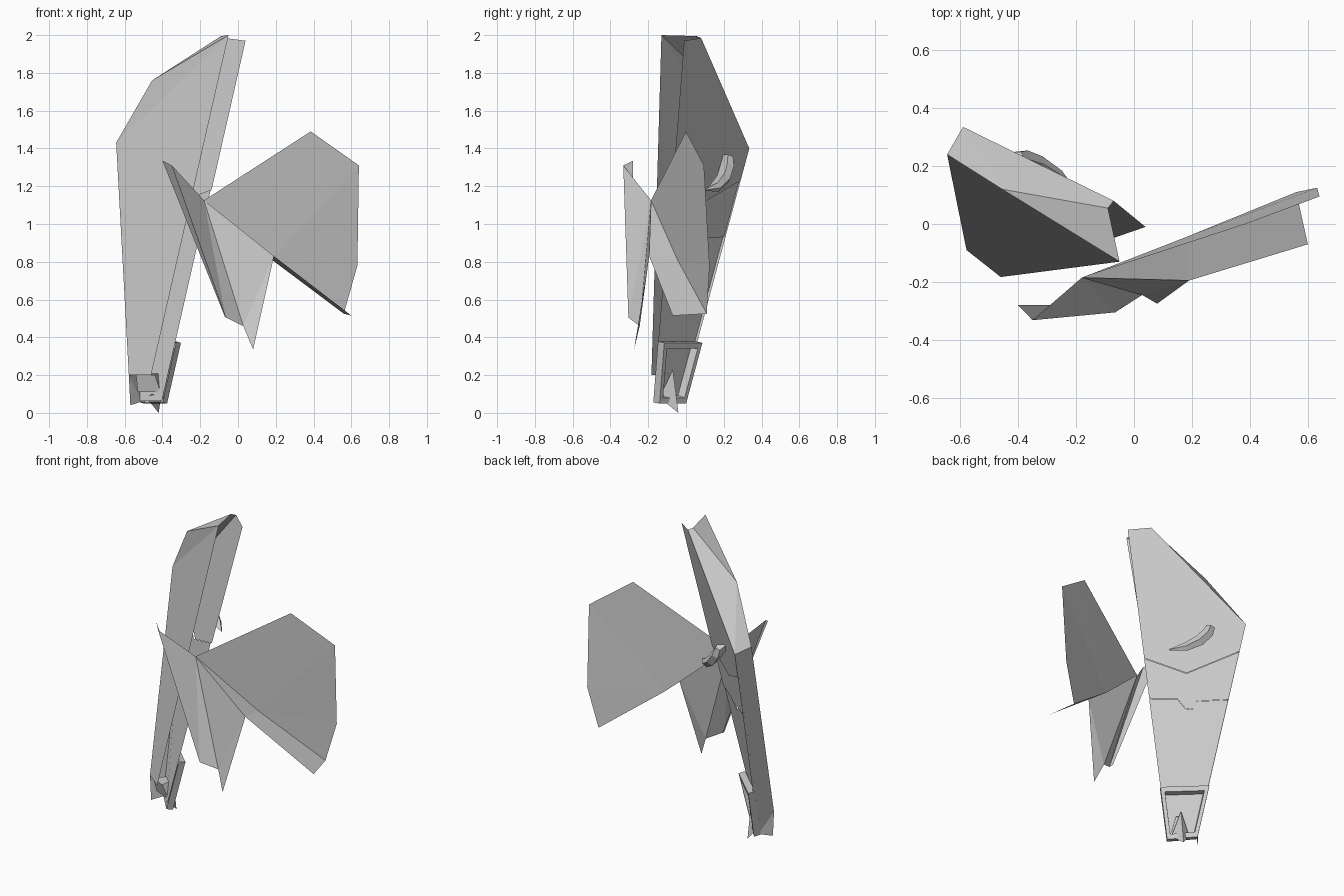
import bpy, bmesh, math
from mathutils import Vector as V

if "Cube" in bpy.data.objects:
    bpy.data.objects.remove(bpy.data.objects["Cube"])


def sheet(name, pts, faces):
    """Folded flat-shaded sheet from a few named corners."""
    me = bpy.data.meshes.new(name)
    me.from_pydata([tuple(p) for p in pts], [], faces)
    ob = bpy.data.objects.new(name, me)
    bpy.context.collection.objects.link(ob)
    bm = bmesh.new()
    bm.from_mesh(me)
    bmesh.ops.recalc_face_normals(bm, faces=bm.faces)
    bm.to_mesh(me)
    bm.free()
    return ob


# Main corners of the tall blade
tip, shoulder, elbow = V((-.05, -.13, 2)), V((-.455, .12, 1.76)), V((-.645, .24, 1.43))
front_l, front_r = V((-.578, -.09, .2)), V((-.46, -.183, .2))
ridge, plate_l, side = V((-.09, .055, 1.995)), V((-.07, .08, 1.985)), V((-.59, .335, 1.40))
plate_r = V((.04, -.01, 1.97))
end_r, end_l = V((-.395, -.16, .06)), V((-.51, -.025, .06))
out = V((.58, .78, -.17)).normalized()


def right_edge(z):
    return plate_r.lerp(end_r, (1.97 - z) / 1.91)


def left_edge(z):
    return side.lerp(end_l, (1.40 - z) / 1.34)


# Front skin of the blade
sheet("blade_front", [tip, shoulder, elbow, front_l, front_r],
      [(0, 1, 2), (0, 2, 3), (0, 3, 4)])

# Outer bevel joining the front skin and the back plate
skirt = V((-.57, -.09, .04))
sheet("blade_bevel",
      [tip, shoulder, elbow, front_l, ridge, plate_l, side, end_l, skirt],
      [(0, 1, 4), (4, 1, 6, 5), (1, 2, 6), (2, 3, 7, 6), (3, 8, 7)])

# Back plate in three stepped panels
down = V((-.06, -.07, -.3)).normalized()


def seam(a, b, profile, inset):
    return [a.lerp(b, t) + down * d - out * inset for t, d in profile]


vee = [(0, 0), (.444, .11), (1, 0)]
notch = [(0, 0), (.36, 0), (.45, .055), (.55, .06), (.60, .01), (1, 0)]


def panel(name, top, bottom):
    pts = top + bottom[::-1]
    sheet(name, pts, [tuple(range(len(pts)))])


r1, l1, r2, l2 = right_edge(1.18), left_edge(1.23), right_edge(.93), left_edge(.93)
panel("upper_plate", [plate_r, plate_l, side], seam(r1, l1, vee, 0)[::-1][::-1][::1][::-1][::-1])
panel("middle_plate", seam(r1, l1, vee, .008), seam(r2, l2, notch, .008))
panel("lower_plate", seam(r2, l2, notch, .014), [end_r - out * .014, end_l - out * .014])

# Raised frame at the foot of the back plate
ftop_r, ftop_l = right_edge(.37), left_edge(.37)
corners = [ftop_r, ftop_l, end_l, end_r]
mid = sum(corners, V()) / 4
rings = []
for scale, lift in ((1.04, -.012), (1.04, .03), (.84, .03), (.80, -.012)):
    rings.append([mid + (c - mid) * scale + out * lift for c in corners])
pts = [p for r in rings for p in r]
faces = [(i * 4 + j, i * 4 + (j + 1) % 4, i * 4 + 4 + (j + 1) % 4, i * 4 + 4 + j)
         for i in range(3) for j in range(4)]
sheet("foot_frame", pts, faces)

# Spike inside the frame
sheet("foot_spike",
      [(-.425, -.07, .23), (-.408, -.14, .08), (-.42, -.04, 0), (-.485, -.065, .08),
       (-.455, -.11, .1)],
      [(0, 1, 2), (0, 2, 3), (1, 4, 2), (4, 3, 2)])

# Small recess in the open foot end
sheet("foot_recess",
      [(-.54, -.11, .20), (-.44, -.16, .20), (-.41, -.14, .11), (-.53, -.09, .11),
       (-.49, -.05, .20), (-.42, -.11, .21)],
      [(0, 1, 2, 3), (0, 4, 5, 1), (1, 5, 2), (0, 3, 4)])

# Curved tapering horn on the back plate
path = [V((-.19, .10, 1.18)), V((-.26, .17, 1.195)), V((-.33, .215, 1.245)),
        V((-.38, .235, 1.31)), V((-.40, .235, 1.36))]
width = [.004, .026, .034, .034, .026]
hv = []
for i, p in enumerate(path):
    t = (path[min(i + 1, 4)] - path[max(i - 1, 0)]).normalized()
    across = t.cross(out).normalized()
    w = width[i]
    hv += [p + across * w, p + out * w * .7, p - across * w, p - out * (w + .03 * (i > 0))]
hf = [(i * 4 + j, i * 4 + (j + 1) % 4, i * 4 + 4 + (j + 1) % 4, i * 4 + 4 + j)
      for i in range(4) for j in range(4)]
sheet("horn", hv, hf + [(0, 1, 2, 3), (16, 17, 18, 19)])

# Shared corners of the two-lobed wing
neck_top, neck_low, neck_front = V((-.18, -.185, 1.125)), V((.18, -.045, .81)), V((.19, -.195, .83))
foot_in = V((.56, .11, .525))

# Large lobe
sheet("wing_large_lobe",
      [neck_low, neck_top, (.385, 0, 1.49), (.64, .095, 1.31), (.632, .125, .78), foot_in],
      [(0, 1, 2), (0, 2, 3), (0, 3, 4), (0, 4, 5)])

# Folded flange under the large lobe
sheet("wing_flange", [neck_low, foot_in, (.60, -.07, .515), neck_front], [(0, 1, 2, 3)])

# Small lobe, its folded edge and its tail
peak, heel, tail = V((-.35, -.332, 1.31)), V((-.065, -.305, .505)), V((.028, -.245, .46))
sheet("wing_small_lobe", [neck_low, neck_top, peak, heel, tail, neck_front],
      [(0, 1, 5), (1, 2, 3), (1, 3, 4), (1, 4, 5)])
sheet("wing_small_edge", [peak, (-.40, -.28, 1.335), (-.07, -.28, .51), heel],
      [(0, 1, 2, 3)])
sheet("wing_tail", [neck_front, tail, (.08, -.275, .335), heel], [(0, 1, 2)])
